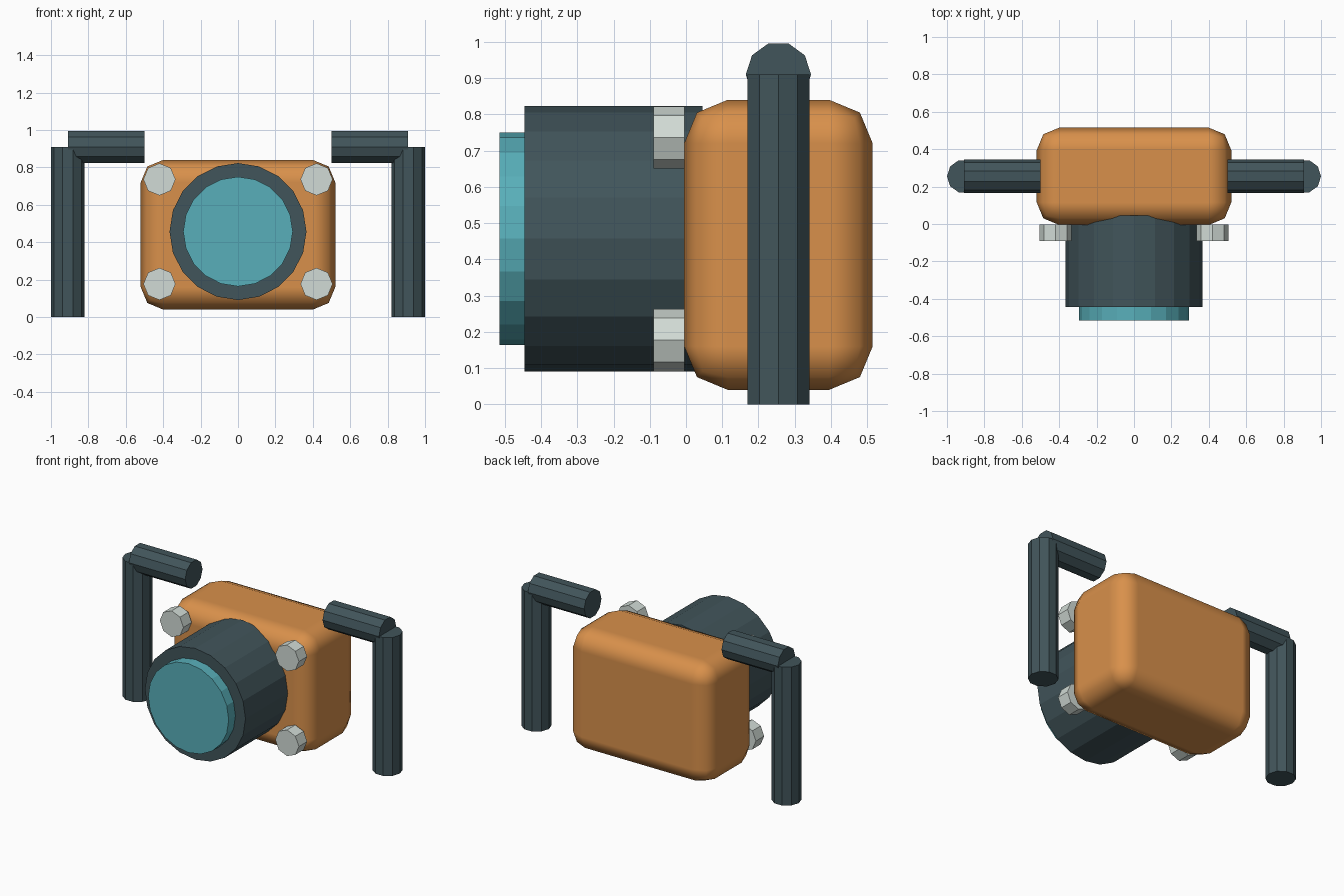
import bpy
from math import pi

cube = bpy.data.objects.get("Cube")
if cube:
    bpy.data.objects.remove(cube, do_unlink=True)


def material(name, rgb):
    mat = bpy.data.materials.new(name)
    mat.use_nodes = True
    mat.diffuse_color = (*rgb, 1)
    bsdf = next(n for n in mat.node_tree.nodes if n.type == 'BSDF_PRINCIPLED')
    bsdf.inputs["Base Color"].default_value = (*rgb, 1)
    return mat


orange = material("orange", (0.69, 0.28, 0.07))
slate = material("dark slate", (0.053, 0.09, 0.103))
teal = material("teal", (0.098, 0.43, 0.49))
silver = material("pale grey", (0.64, 0.71, 0.67))

# Rotations that lay a cylinder along each axis with a corner on the wanted side
ALONG = {'X': (0, pi / 2, 0), 'Y': (pi / 2, 0, 0), 'Z': (0, 0, pi / 2)}


def cylinder(name, axis, sides, radius, start, end, centre, mat):
    """Flat-sided cylinder from start to end along an axis."""
    loc = list(centre)
    loc['XYZ'.index(axis)] = (start + end) / 2
    bpy.ops.mesh.primitive_cylinder_add(vertices=sides, radius=radius, depth=abs(end - start),
                                        location=loc, rotation=ALONG[axis])
    obj = bpy.context.object
    obj.name = name
    obj.data.materials.append(mat)
    return obj


# Rounded body block
bpy.ops.mesh.primitive_cube_add(size=1, location=(0, 0.255, 0.44))
body = bpy.context.object
body.name = "body"
body.scale = (1.04, 0.52, 0.8)
bpy.ops.object.transform_apply(location=False, rotation=False, scale=True)
body.data.materials.append(orange)
bpy.ops.object.shade_smooth()
bevel = body.modifiers.new("rounded_edges", 'BEVEL')
bevel.width = 0.12
bevel.segments = 2
bevel.harden_normals = True

# Barrel and its lens
cylinder("barrel", 'Y', 20, 0.366, -0.445, 0.045, (0, 0, 0.457), slate)
cylinder("lens", 'Y', 20, 0.293, -0.515, -0.43, (0, 0, 0.457), teal)

for side, s in (("left", 1), ("right", -1)):
    # Corner bolts
    for level, z in (("upper", 0.736), ("lower", 0.177)):
        cylinder(f"{side}_{level}_bolt", 'Y', 8, 0.086, -0.09, -0.004, (s * 0.42, 0, z), silver)
    # Bent arm: horizontal bar and hanging post
    cylinder(f"{side}_arm_bar", 'X', 10, 0.09, s * 0.5, s * 0.91, (0, 0.255, 0.91), slate)
    cylinder(f"{side}_arm_post", 'Z', 10, 0.09, 0, 0.91, (s * 0.91, 0.255, 0), slate)
